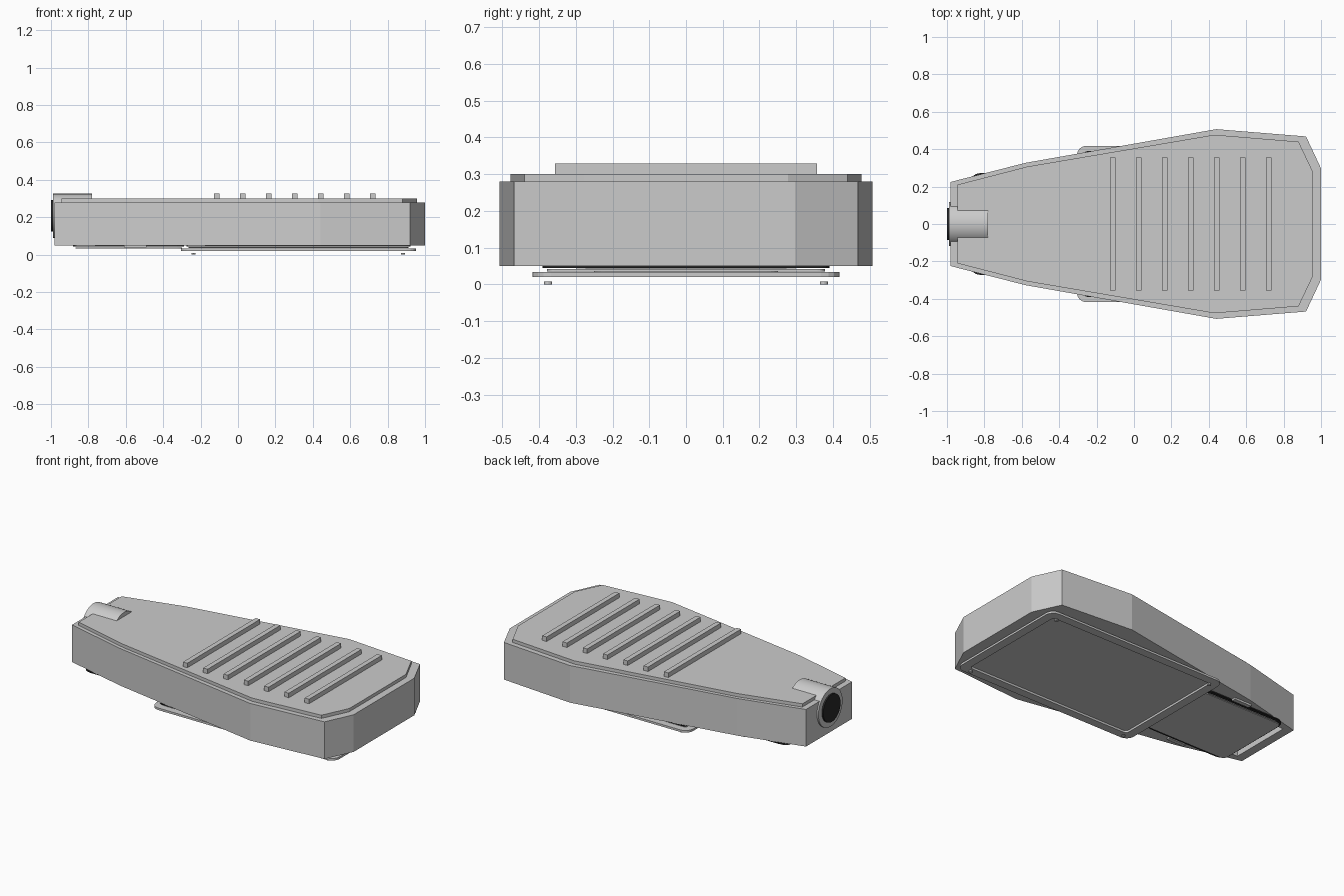
import bpy, bmesh, math

if "Cube" in bpy.data.objects:
    bpy.data.objects.remove(bpy.data.objects["Cube"])


def prism(name, pts, z0, z1, hole=None):
    """Extruded outline; with a matching hole outline it becomes a flat ring."""
    bm = bmesh.new()

    def loop(p, z):
        return [bm.verts.new((x, y, z)) for x, y in p]

    def walls(a, b):
        n = len(a)
        for i in range(n):
            j = (i + 1) % n
            bm.faces.new((a[i], a[j], b[j], b[i]))

    a, b = loop(pts, z0), loop(pts, z1)
    walls(a, b)
    if hole:
        c, d = loop(hole, z0), loop(hole, z1)
        walls(c, d)
        walls(a, c)
        walls(b, d)
    else:
        bm.faces.new(a)
        bm.faces.new(b)
    bmesh.ops.recalc_face_normals(bm, faces=bm.faces)
    me = bpy.data.meshes.new(name)
    bm.to_mesh(me)
    bm.free()
    ob = bpy.data.objects.new(name, me)
    bpy.context.collection.objects.link(ob)
    return ob


def mirrored(half):
    return half + [(x, -y) for x, y in reversed(half)]


def rounded(x0, x1, h, r, n=4):
    pts = []
    for cx, cy, start in ((x1 - r, h - r, 0), (x0 + r, h - r, 90),
                          (x0 + r, r - h, 180), (x1 - r, r - h, 270)):
        for i in range(n + 1):
            t = math.radians(start + 90 * i / n)
            pts.append((cx + r * math.cos(t), cy + r * math.sin(t)))
    return pts


def rect(x0, x1, y0, y1):
    return [(x0, y0), (x1, y0), (x1, y1), (x0, y1)]


def cylinder(name, r, depth, loc, axis_x=False, sides=32):
    bpy.ops.mesh.primitive_cylinder_add(
        vertices=sides, radius=r, depth=depth, location=loc,
        rotation=(0, math.pi / 2 if axis_x else 0, 0))
    ob = bpy.context.object
    ob.name = name
    bpy.ops.object.shade_smooth_by_angle()
    return ob


black = bpy.data.materials.new("black_rubber")
black.diffuse_color = (0.02, 0.02, 0.02, 1)
black.use_nodes = True
black.node_tree.nodes["Principled BSDF"].inputs["Base Color"].default_value = black.diffuse_color

# Tapered housing with a wiring recess under the narrow end
body = prism("housing", mirrored([(-0.98, 0.225), (-0.58, 0.327), (0.44, 0.507),
                                  (0.92, 0.468), (1.0, 0.297)]), 0.05, 0.28)
cutter = prism("recess_cutter", rect(-0.925, -0.32, -0.2, 0.2), 0.0, 0.13)
cutter.hide_render = True
cutter.hide_viewport = True
cut = body.modifiers.new("recess", "BOOLEAN")
cut.operation = "DIFFERENCE"
cut.object = cutter

# Raised top plate
prism("top_plate", mirrored([(-0.945, 0.21), (-0.57, 0.307), (0.43, 0.477),
                             (0.88, 0.44), (0.957, 0.278)]), 0.28, 0.30)

# Cooling ribs
for i in range(7):
    x = -0.113 + 0.139 * i
    prism(f"cooling_rib_{i + 1}", rect(x - 0.015, x + 0.015, -0.356, 0.356), 0.30, 0.328)

# Pole socket and its dark bore
cylinder("pole_socket", 0.118, 0.21, (-0.885, 0, 0.208), True)
cylinder("socket_bore", 0.085, 0.02, (-0.99, 0, 0.208), True).data.materials.append(black)

# Lens frame, lens and lens gasket
prism("lens_frame", rounded(-0.305, 0.952, 0.418, 0.05), 0.02, 0.033,
      rounded(-0.25, 0.897, 0.365, 0.02))
prism("lens", rounded(-0.265, 0.912, 0.378, 0.02), 0.035, 0.041)
prism("lens_gasket", rounded(-0.275, 0.922, 0.39, 0.03), 0.044, 0.05,
      rounded(-0.255, 0.902, 0.37, 0.02)).data.materials.append(black)

# Access door, its gasket and side latches
prism("access_door", rounded(-0.87, -0.3, 0.25, 0.03), 0.033, 0.039)
prism("door_gasket", rounded(-0.882, -0.29, 0.272, 0.06), 0.043, 0.05,
      rounded(-0.862, -0.31, 0.252, 0.04)).data.materials.append(black)
for side in (-1, 1):
    y = 0.285 * side
    prism("door_latch", rect(-0.61, -0.49, y - 0.0125, y + 0.0125), 0.038, 0.05)

# Lens frame screws
for x in (-0.237, 0.883):
    for y in (-0.375, 0.375):
        cylinder("frame_screw", 0.011, 0.008, (x, y, 0.004), sides=12)
